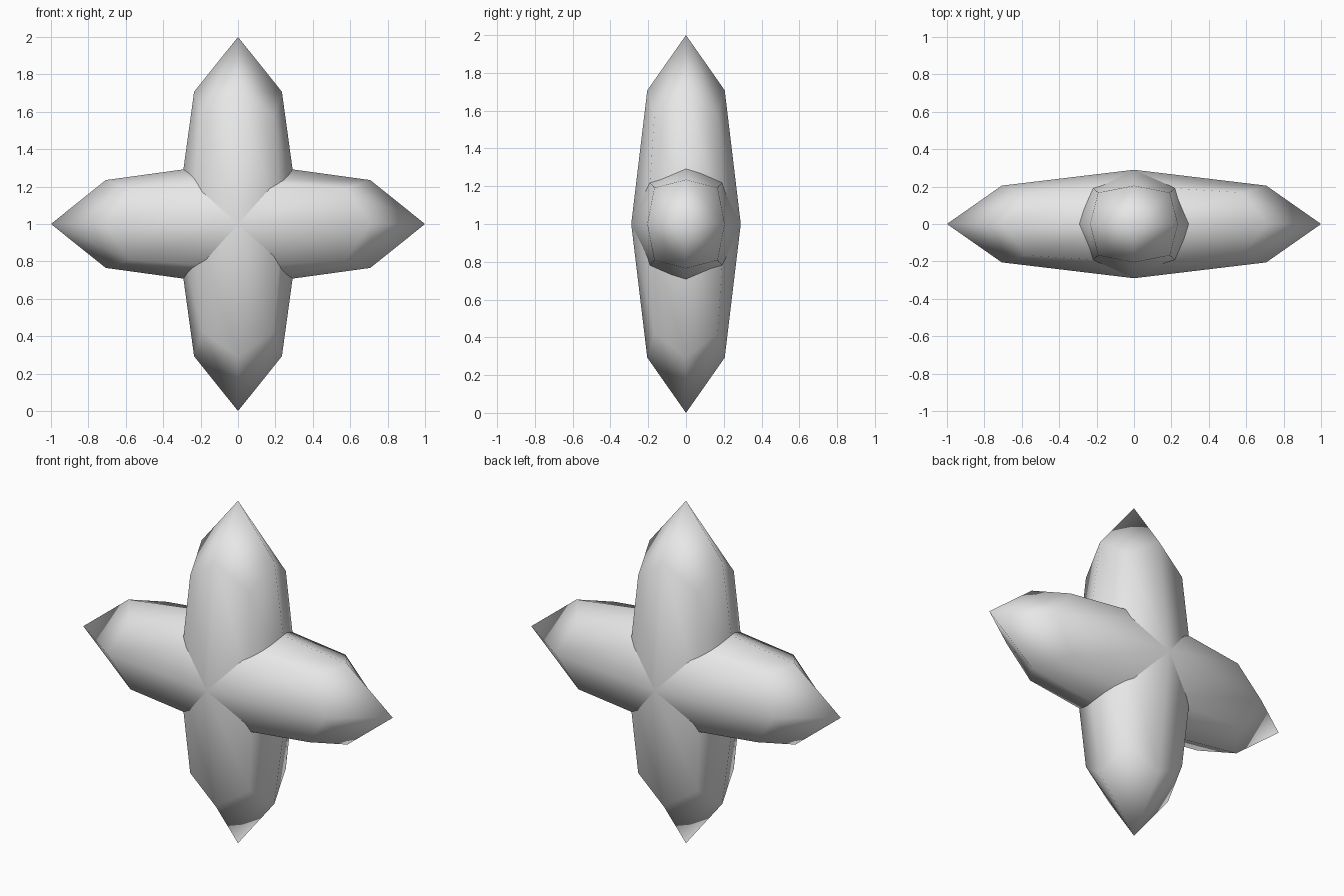
import bpy
import bmesh
from math import radians
from mathutils import Matrix

default_cube = bpy.data.objects.get("Cube")
if default_cube:
    bpy.data.objects.remove(default_cube, do_unlink=True)

# Single plain grey
grey = bpy.data.materials.new("light_grey")
grey.use_nodes = True
colour = (0.8, 0.8, 0.8, 1.0)
grey.diffuse_color = colour
for node in grey.node_tree.nodes:
    if node.type == 'BSDF_PRINCIPLED':
        node.inputs["Base Color"].default_value = colour

HALF_WIDTH, HALF_DEPTH, HALF_LENGTH = 0.332, 0.29, 1.0


def spindle(name, tilt):
    """Low-poly rounded cube stretched to a pointed double spike, tilted about y."""
    bm = bmesh.new()
    bmesh.ops.create_cube(bm, size=2)
    bmesh.ops.subdivide_edges(bm, edges=bm.edges[:], cuts=1, use_grid_fill=True)
    for v in bm.verts:
        v.co.normalize()
    bmesh.ops.scale(bm, vec=(HALF_WIDTH, HALF_DEPTH, HALF_LENGTH), verts=bm.verts)
    place = Matrix.Translation((0, 0, 1)) @ Matrix.Rotation(radians(tilt), 4, 'Y')
    bmesh.ops.transform(bm, matrix=place, verts=bm.verts)
    bmesh.ops.recalc_face_normals(bm, faces=bm.faces[:])
    for f in bm.faces:
        f.smooth = True
    mesh = bpy.data.meshes.new(name)
    bm.to_mesh(mesh)
    bm.free()
    mesh.materials.append(grey)
    obj = bpy.data.objects.new(name, mesh)
    bpy.context.collection.objects.link(obj)
    return obj


# Two crossed spindles form the four-pointed star
spindle("vertical_spike", 0)
spindle("horizontal_spike", 90)
